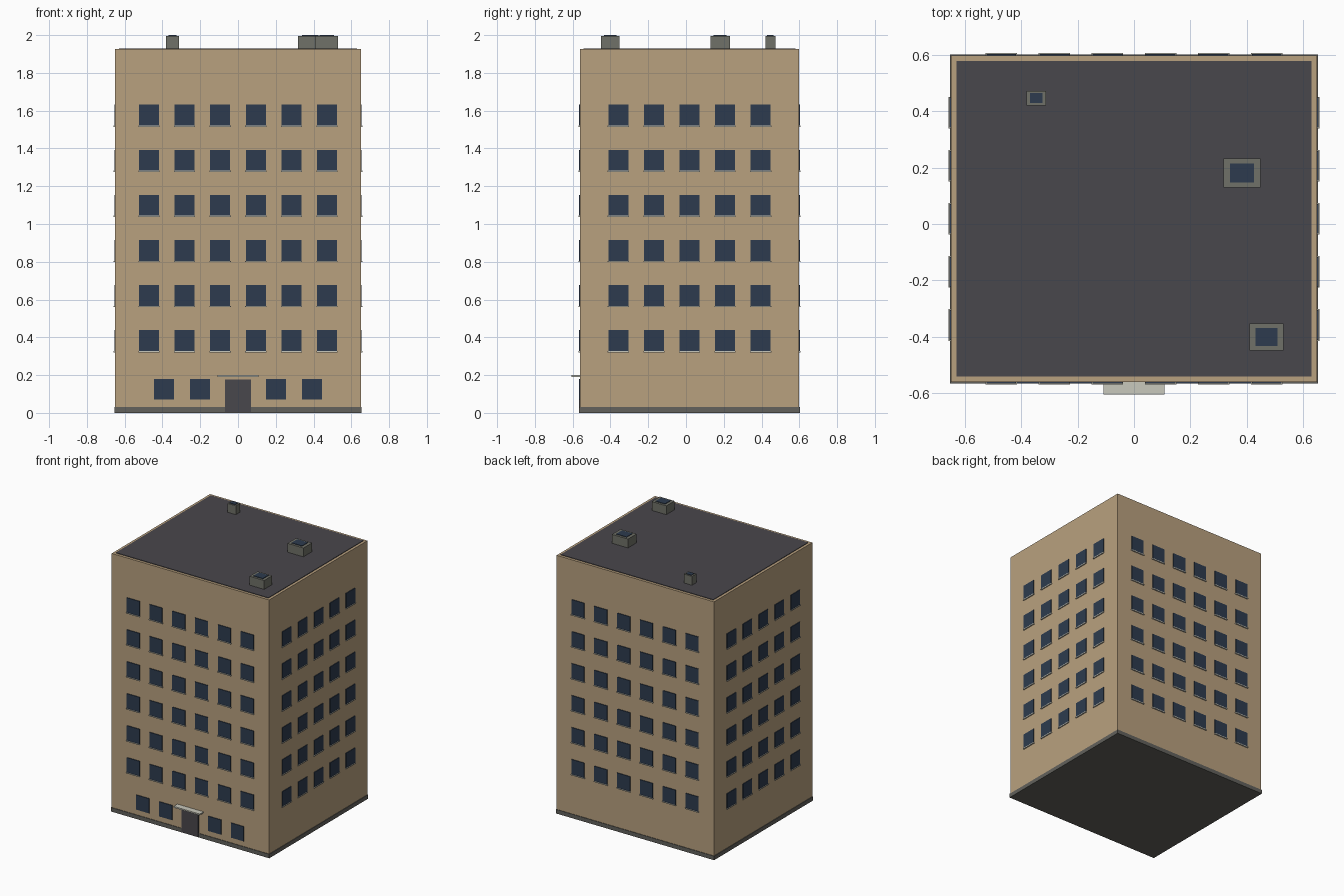
import bpy, bmesh
from mathutils import Matrix, Vector

if "Cube" in bpy.data.objects:
    bpy.data.objects.remove(bpy.data.objects["Cube"])


def material(name, r, g, b):
    """Flat material from display-space 0-255 values."""
    m = bpy.data.materials.new(name)
    lin = [((c / 255 + 0.055) / 1.055) ** 2.4 for c in (r, g, b)]
    m.diffuse_color = (*lin, 1)
    m.use_nodes = True
    m.node_tree.nodes["Principled BSDF"].inputs["Base Color"].default_value = m.diffuse_color
    return m


TAN = material("tan_wall", 185, 161, 127)
TRIM = material("pale_trim", 201, 200, 188)
DARK = material("charcoal", 73, 71, 76)
GLASS = material("window_blue", 45, 59, 78)
GREY = material("vent_grey", 112, 113, 104)
BASE = material("plinth_grey", 98, 97, 92)


def add_box(bm, x0, x1, y0, y1, z0, z1):
    mat = Matrix.Translation(((x0 + x1) / 2, (y0 + y1) / 2, (z0 + z1) / 2))
    mat = mat @ Matrix.Diagonal((x1 - x0, y1 - y0, z1 - z0, 1))
    bmesh.ops.create_cube(bm, size=1, matrix=mat)


def boxes(name, mat, items):
    """One object made from a list of box extents."""
    bm = bmesh.new()
    for it in items:
        add_box(bm, *it)
    me = bpy.data.meshes.new(name)
    bm.to_mesh(me)
    bm.free()
    me.materials.append(mat)
    ob = bpy.data.objects.new(name, me)
    bpy.context.collection.objects.link(ob)
    return ob


# Main dimensions
HX, HY, CY = 0.65, 0.58, 0.0185
Y0, Y1 = CY - HY, CY + HY
ROOF, TOP = 1.926, 1.972

# Plinth, walls, roof deck
boxes("plinth", BASE, [(-HX - .004, HX + .004, Y0 - .004, Y1 + .004, 0, 0.03)])
boxes("walls", TAN, [(-HX, HX, Y0, Y1, 0.03, ROOF)])
W = 0.02
boxes("roof_deck", DARK, [(-HX + W, HX - W, Y0 + W, Y1 - W, ROOF - .004, ROOF + .004)])

# Parapet ring: outline with an inset opening, extruded upward
bm = bmesh.new()
P = 0.003
corners = [(-HX - P, Y0 - P), (HX + P, Y0 - P), (HX + P, Y1 + P), (-HX - P, Y1 + P)]
face = bm.faces.new([bm.verts.new((x, y, ROOF)) for x, y in corners])
bmesh.ops.inset_region(bm, faces=[face], thickness=W + P)
bmesh.ops.delete(bm, geom=[face], context='FACES_ONLY')
geo = bmesh.ops.extrude_face_region(bm, geom=bm.faces[:], use_keep_orig=True)["geom"]
bmesh.ops.translate(bm, vec=Vector((0, 0, TOP - ROOF)),
                    verts=[g for g in geo if isinstance(g, bmesh.types.BMVert)])
bmesh.ops.recalc_face_normals(bm, faces=bm.faces)
me = bpy.data.meshes.new("parapet")
bm.to_mesh(me)
bm.free()
me.materials.append(TRIM)
bpy.context.collection.objects.link(bpy.data.objects.new("parapet", me))

# Windows and sills on all four sides
PITCH = 0.1885
rows = [0.328 + 0.2387 * i for i in range(6)]
cols_x = [(i - 2.5) * PITCH for i in range(6)]
cols_y = [CY + (i - 2) * PITCH for i in range(5)]


def strip(along_x, sign, centre, half, depth, z0, z1):
    """Box on the wall facing sign along y (along_x) or along x."""
    a, b = centre - half, centre + half
    if along_x:
        wall = Y1 if sign > 0 else Y0
    else:
        wall = sign * HX
    lo, hi = sorted((wall - sign * 0.004, wall + sign * depth))
    return (a, b, lo, hi, z0, z1) if along_x else (lo, hi, a, b, z0, z1)


for side, along_x, sign, cols in (("front", True, -1, cols_x), ("back", True, 1, cols_x),
                                  ("left", False, -1, cols_y), ("right", False, 1, cols_y)):
    spots = [(c, z) for c in cols for z in rows]
    boxes(side + "_windows", GLASS,
          [strip(along_x, sign, c, 0.053, 0.005, z, z + 0.11) for c, z in spots])
    boxes(side + "_sills", TRIM,
          [strip(along_x, sign, c, 0.056, 0.0085, z - 0.007, z) for c, z in spots])

# Ground floor windows, door and canopy
boxes("ground_windows", GLASS,
      [strip(True, -1, c, 0.053, 0.005, 0.07, 0.18) for c in (-0.391, -0.202, 0.202, 0.391)])
boxes("door", DARK, [strip(True, -1, 0, 0.069, 0.006, 0.004, 0.176)])
boxes("canopy", TRIM, [(-0.108, 0.108, -0.606, Y0 + 0.004, 0.19, 0.2)])

# Roof boxes with glazed tops
for i, (x, y, w, d) in enumerate([(-0.347, 0.447, 0.068, 0.052),
                                  (0.383, 0.181, 0.132, 0.102),
                                  (0.47, -0.401, 0.12, 0.096)], 1):
    boxes(f"roof_box_{i}", GREY, [(x - w / 2, x + w / 2, y - d / 2, y + d / 2, ROOF, 1.996)])
    w, d = w * 0.65, d * 0.67
    boxes(f"skylight_{i}", GLASS,
          [(x - w / 2, x + w / 2, y - d / 2, y + d / 2, 1.992, 2.0)])
